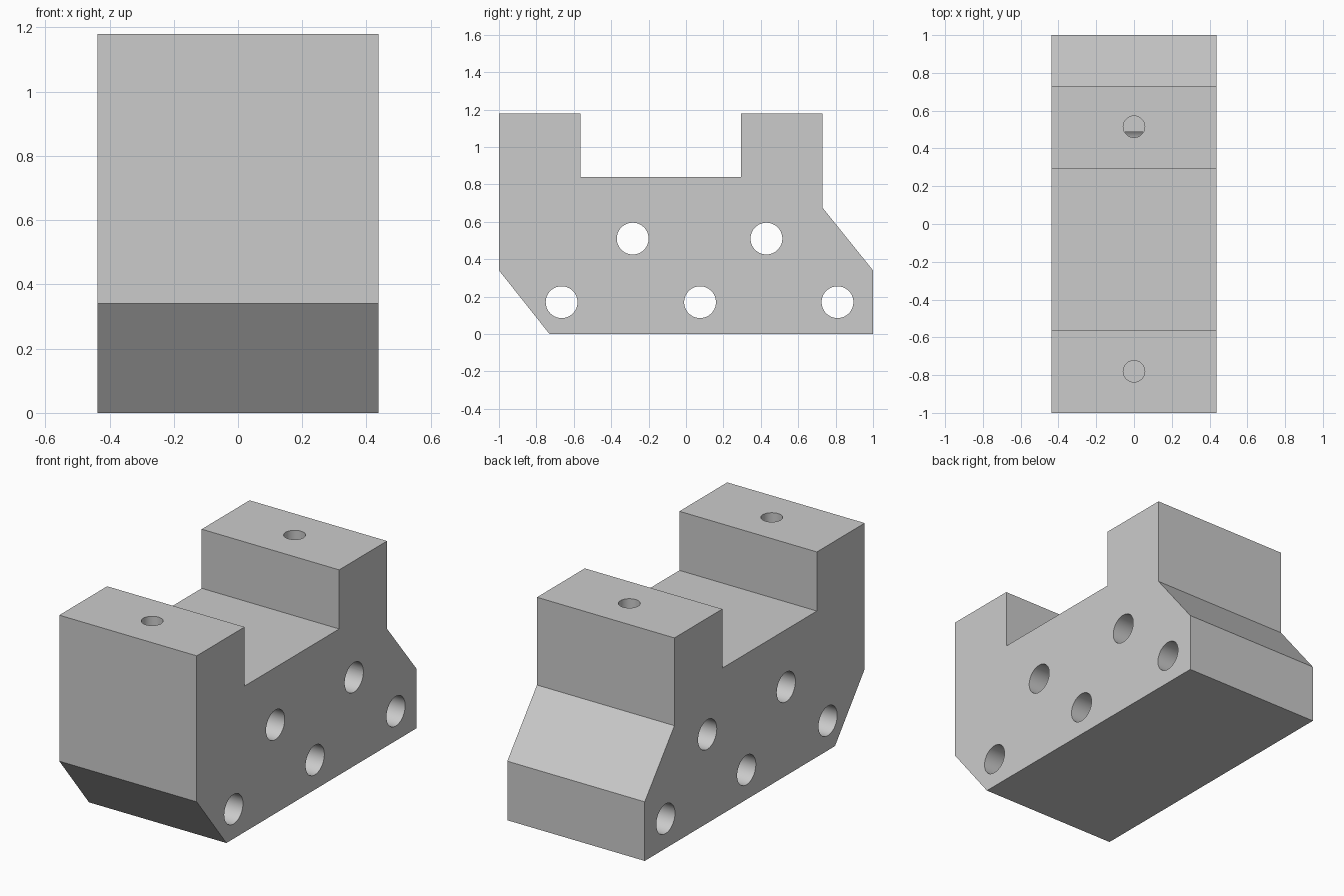
import bpy
import bmesh
import math
from mathutils import Matrix

default = bpy.data.objects.get("Cube")
if default:
    bpy.data.objects.remove(default, do_unlink=True)

HALF_WIDTH = 0.4375
TOP = 1.18

# Plain grey finish
grey = bpy.data.materials.new("plain grey")
grey.use_nodes = True
colour = (0.6, 0.6, 0.6, 1)
grey.diffuse_color = colour
grey.node_tree.nodes["Principled BSDF"].inputs["Base Color"].default_value = colour


def add_object(name, bm):
    bmesh.ops.recalc_face_normals(bm, faces=bm.faces[:])
    mesh = bpy.data.meshes.new(name)
    bm.to_mesh(mesh)
    bm.free()
    mesh.materials.append(grey)
    obj = bpy.data.objects.new(name, mesh)
    bpy.context.collection.objects.link(obj)
    return obj


def drill(target, centre, radius, length, axis):
    """Cut a round hole along the given axis."""
    bm = bmesh.new()
    turn = Matrix.Rotation(math.pi / 2, 4, "Y") if axis == "X" else Matrix()
    bmesh.ops.create_cone(bm, cap_ends=True, segments=64, radius1=radius,
                          radius2=radius, depth=length,
                          matrix=Matrix.Translation(centre) @ turn)
    cutter = add_object("hole_cutter", bm)
    cutter.hide_render = True
    mod = target.modifiers.new("hole", "BOOLEAN")
    mod.operation = "DIFFERENCE"
    mod.solver = "EXACT"
    mod.object = cutter
    bpy.ops.object.modifier_apply(modifier=mod.name)
    bpy.data.objects.remove(cutter, do_unlink=True)


# Block: side profile (y, z) extruded across the width
profile = [(-1, 0.34), (-0.73, 0), (1, 0), (1, 0.34), (0.73, 0.675),
           (0.73, TOP), (0.295, TOP), (0.295, 0.84),
           (-0.565, 0.84), (-0.565, TOP), (-1, TOP)]
bm = bmesh.new()
side = bm.faces.new([bm.verts.new((-HALF_WIDTH, y, z)) for y, z in profile])
extruded = bmesh.ops.extrude_face_region(bm, geom=[side])["geom"]
bmesh.ops.translate(bm, vec=(2 * HALF_WIDTH, 0, 0),
                    verts=[v for v in extruded if isinstance(v, bmesh.types.BMVert)])
block = add_object("mounting_block", bm)
bpy.ops.object.select_all(action="DESELECT")
block.select_set(True)
bpy.context.view_layer.objects.active = block

# Cross holes straight through the sides
for y, z in [(-0.665, 0.17), (0.075, 0.17), (0.81, 0.17), (-0.285, 0.51), (0.43, 0.51)]:
    drill(block, (0, y, z), 0.085, 1.2, "X")

# Blind holes down from the two raised ends
FLOOR = 0.573
for y in (-0.78, 0.515):
    drill(block, (0, y, FLOOR + 0.5), 0.057, 1.0, "Z")

bpy.ops.object.shade_smooth_by_angle(angle=math.radians(30))
